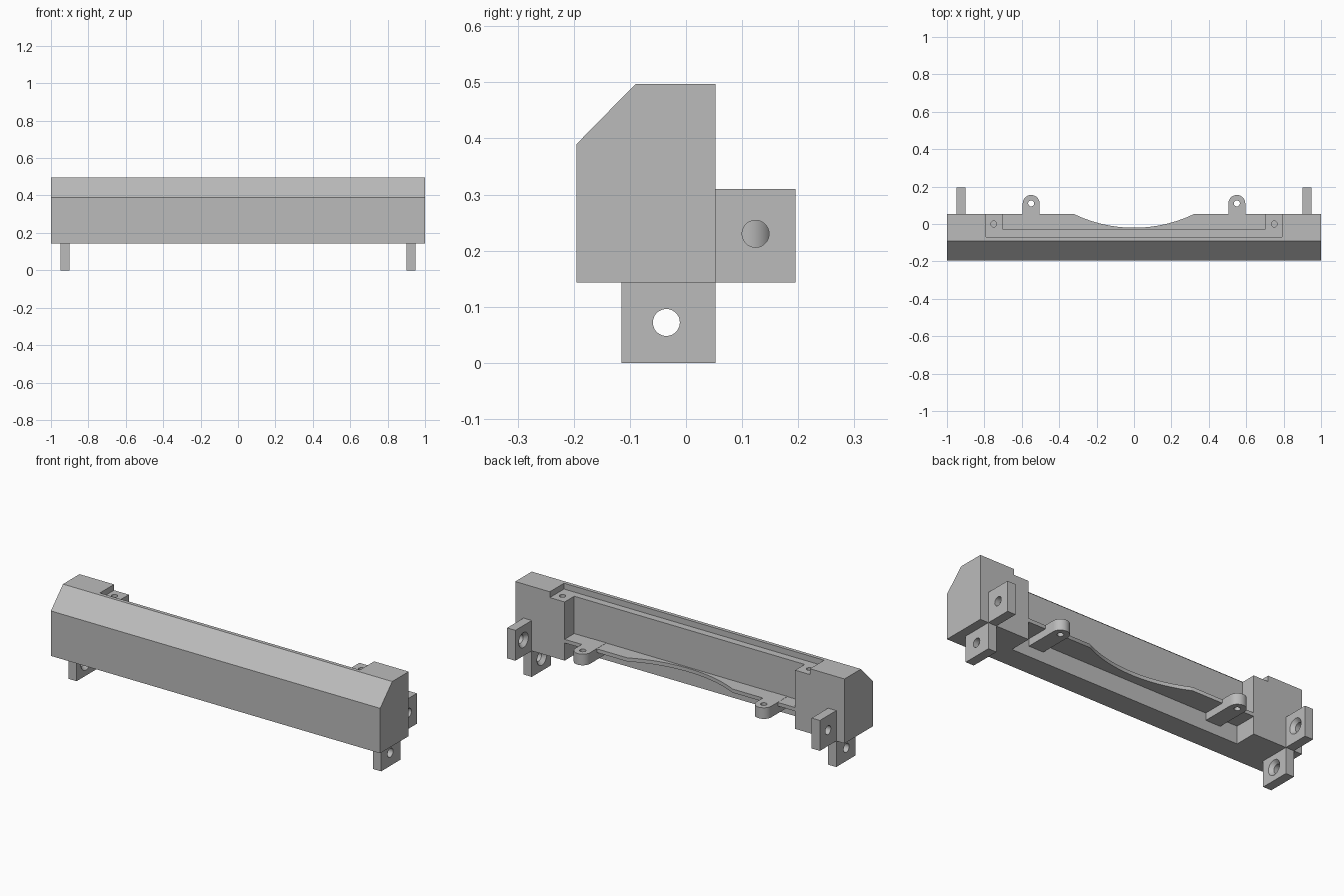
import bpy, bmesh, math
from mathutils import Matrix, Vector

old = bpy.data.objects.get("Cube")
if old:
    bpy.data.objects.remove(old, do_unlink=True)

GREY = (0.5, 0.5, 0.5, 1)
mat = bpy.data.materials.new("plain grey")
mat.use_nodes = True
mat.diffuse_color = GREY
mat.node_tree.nodes["Principled BSDF"].inputs["Base Color"].default_value = GREY


def finish(name, bm):
    bmesh.ops.recalc_face_normals(bm, faces=bm.faces)
    mesh = bpy.data.meshes.new(name)
    bm.to_mesh(mesh)
    bm.free()
    mesh.materials.append(mat)
    ob = bpy.data.objects.new(name, mesh)
    bpy.context.collection.objects.link(ob)
    return ob


def prism(name, points, along):
    """Extrude a closed outline of 3D points along a vector."""
    bm = bmesh.new()
    face = bm.faces.new([bm.verts.new(p) for p in points])
    out = bmesh.ops.extrude_face_region(bm, geom=[face])
    verts = [v for v in out["geom"] if isinstance(v, bmesh.types.BMVert)]
    bmesh.ops.translate(bm, verts=verts, vec=along)
    return finish(name, bm)


def box(name, lo, hi):
    (x0, y0, z0), (x1, y1, z1) = lo, hi
    return prism(name, [(x0, y0, z0), (x1, y0, z0), (x1, y1, z0), (x0, y1, z0)],
                 (0, 0, z1 - z0))


def cone(name, start, end, r1, r2, seg=48):
    a, b = Vector(start), Vector(end)
    turn = (b - a).to_track_quat("Z", "Y").to_matrix().to_4x4()
    bm = bmesh.new()
    bmesh.ops.create_cone(bm, cap_ends=True, segments=seg, radius1=r1, radius2=r2,
                          depth=(b - a).length,
                          matrix=Matrix.Translation((a + b) / 2) @ turn)
    return finish(name, bm)


def cut(ob, *cutters):
    """Subtract the cutters and remove them."""
    bpy.context.view_layer.objects.active = ob
    for c in cutters:
        c.hide_render = True
        mod = ob.modifiers.new("cut", "BOOLEAN")
        mod.operation, mod.solver, mod.object = "DIFFERENCE", "EXACT", c
        bpy.ops.object.modifier_apply(modifier=mod.name)
        bpy.data.objects.remove(c, do_unlink=True)


def smooth(ob):
    bpy.ops.object.select_all(action="DESELECT")
    ob.select_set(True)
    bpy.context.view_layer.objects.active = ob
    bpy.ops.object.shade_smooth_by_angle(angle=math.radians(30))


BACK, TOP, BASE = 0.053, 0.497, 0.143
FLOOR = 0.26

# Long housing with a chamfered front
outline = [(-0.195, BASE), (BACK, BASE), (BACK, TOP), (-0.09, TOP), (-0.195, 0.39)]
housing = prism("housing", [(-1, y, z) for y, z in outline], (2, 0, 0))

# Open bay, lid ledge, underside recess, curved floor edge
cut(housing,
    box("bay_cutter", (-0.7, -0.03, FLOOR), (0.7, 0.3, 0.7)),
    box("ledge_cutter", (-0.79, -0.07, 0.465), (0.79, 0.3, 0.7)),
    box("under_cutter", (-0.7, -0.07, 0), (0.7, 0.3, FLOOR - 0.02)),
    cone("arc_cutter", (0, 0.718, 0.2), (0, 0.718, 0.3), 0.738, 0.738, 192))

for s in (1, -1):
    # Screw hole in the lid ledge
    cut(housing, cone("screw_cutter", (s * 0.75, 0, 0.38), (s * 0.75, 0, 0.6), 0.016, 0.016))
smooth(housing)

for side, s in (("left", 1), ("right", -1)):
    # Rounded mounting lug under the floor
    cx, cy, r = s * 0.55, 0.11, 0.045
    pts = [(cx + r, -0.075, 0.2)]
    pts += [(cx + r * math.cos(a), cy + r * math.sin(a), 0.2)
            for a in (math.pi * i / 24 for i in range(25))]
    pts += [(cx - r, -0.075, 0.2)]
    lug = prism(side + "_lug", pts, (0, 0, FLOOR + 0.001 - 0.2))
    cut(lug, cone("lug_cutter", (cx, cy, 0.1), (cx, cy, 0.4), 0.016, 0.016))
    smooth(lug)

    # End tabs with holes countersunk on the inner side
    tabs = (("lower_tab", (-0.115, 0), (BACK, BASE), (-0.035, 0.072)),
            ("rear_tab", (BACK, BASE), (0.195, 0.31), (0.124, 0.23)))
    for name, (y0, z0), (y1, z1), (hy, hz) in tabs:
        xa, xb = sorted((s * 0.9, s * 0.95))
        tab = box(side + "_" + name, (xa, y0, z0), (xb, y1, z1))
        cut(tab,
            cone("hole_cutter", (s * 0.8, hy, hz), (s * 1.1, hy, hz), 0.024, 0.024),
            cone("sink_cutter", (s * 0.895, hy, hz), (s * 0.92, hy, hz), 0.046, 0.023))
        smooth(tab)
